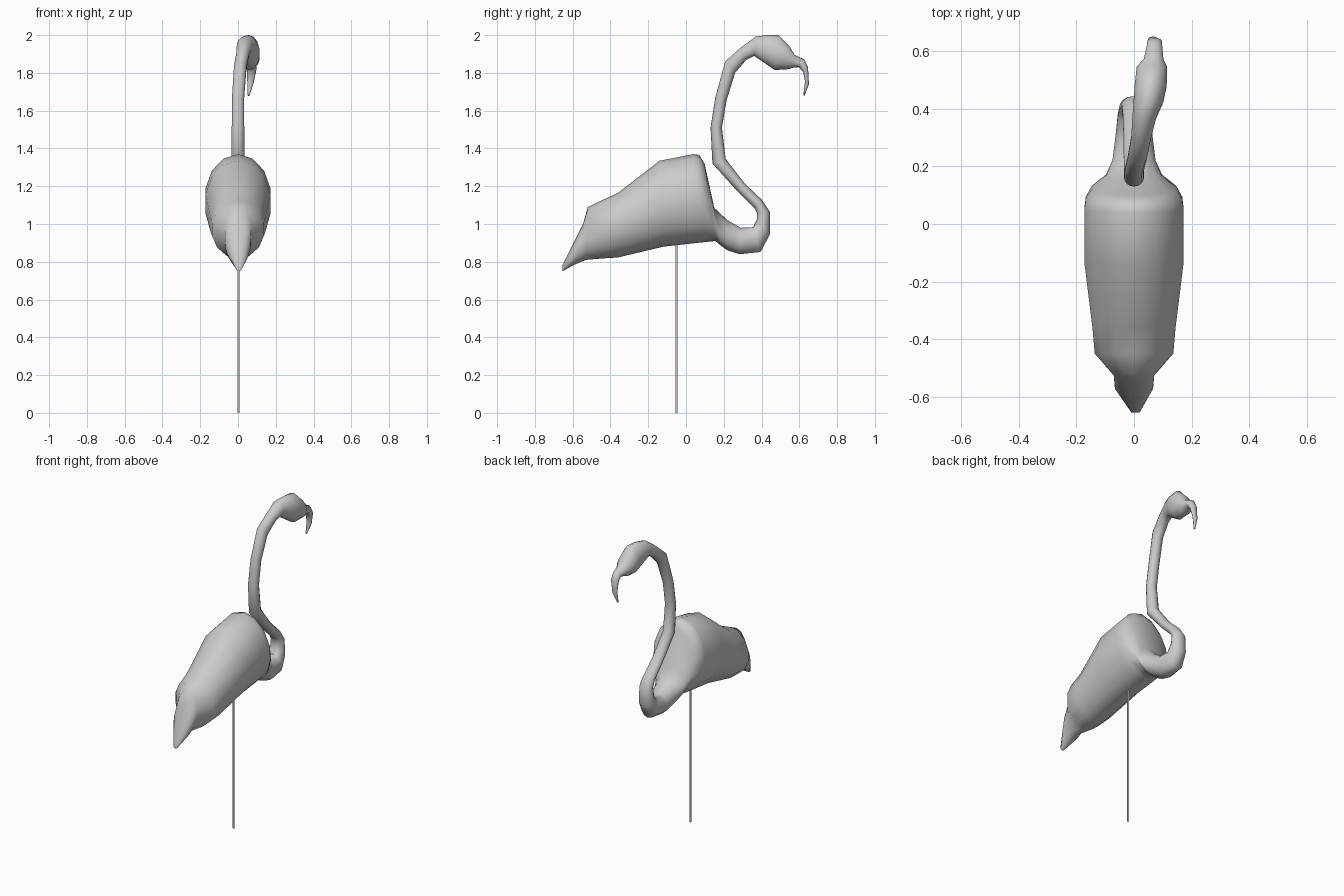
import bpy, bmesh, math
from mathutils import Vector


def loft(name, rings, sides=14):
    """Skin elliptical rings: (y, z) of upper edge, (y, z) of lower edge, half width, centre x."""
    bm = bmesh.new()
    loops = []
    for ay, az, by, bz, w, cx in rings:
        mid = Vector((cx, (ay + by) / 2, (az + bz) / 2))
        half = Vector((0, (ay - by) / 2, (az - bz) / 2))
        loops.append([bm.verts.new(mid + half * math.cos(t) + Vector((w * math.sin(t), 0, 0)))
                      for t in (2 * math.pi * i / sides for i in range(sides))])
    for r, s in zip(loops, loops[1:]):
        for i in range(sides):
            j = (i + 1) % sides
            bm.faces.new((r[i], r[j], s[j], s[i]))
    bm.faces.new(loops[0])
    bm.faces.new(loops[-1])
    bmesh.ops.recalc_face_normals(bm, faces=bm.faces[:])
    me = bpy.data.meshes.new(name)
    bm.to_mesh(me)
    bm.free()
    ob = bpy.data.objects.new(name, me)
    bpy.context.collection.objects.link(ob)
    smooth(ob)


def smooth(ob):
    bpy.ops.object.select_all(action='DESELECT')
    ob.select_set(True)
    bpy.context.view_layer.objects.active = ob
    bpy.ops.object.shade_smooth_by_angle(angle=math.radians(60))


# Tail and torso, narrowing into the neck root
torso = [
    (-.655, .78, -.653, .75, .015, .005),
    (-.545, 1.0, -.59, .785, .068, 0),
    (-.52, 1.09, -.53, .81, .072, 0),
    (-.45, 1.123, -.45, .817, .14, 0),
    (-.36, 1.165, -.36, .823, .148, 0),
    (-.14, 1.335, -.12, .88, .177, 0),
    (.04, 1.37, .06, .90, .177, 0),
    (.07, 1.365, .11, .905, .172, 0),
    (.098, 1.32, .155, .91, .15, 0),
]
# Neck: forward loop, then an S-curve upward
neck = [
    (.15, 1.085, .185, .885, .10, 0),
    (.22, 1.02, .22, .86, .077, 0),
    (.29, .98, .285, .84, .068, 0),
    (.355, .983, .395, .852, .058, 0),
    (.375, 1.025, .444, .945, .05, 0),
    (.375, 1.06, .444, 1.065, .044, 0),
    (.362, 1.085, .40, 1.13, .04, 0),
    (.275, 1.17, .31, 1.215, .037, 0),
    (.14, 1.32, .21, 1.345, .036, 0),
    (.13, 1.51, .19, 1.51, .034, 0),
    (.155, 1.67, .215, 1.655, .033, 0),
    (.207, 1.86, .26, 1.80, .034, .012),
    (.285, 1.93, .32, 1.87, .035, .025),
]
# Head and hooked beak, turned slightly sideways
head = [
    (.37, 1.992, .36, 1.89, .042, .035),
    (.425, 2.0, .42, 1.85, .053, .05),
    (.49, 2.0, .47, 1.815, .057, .058),
    (.548, 1.94, .545, 1.82, .054, .062),
    (.575, 1.895, .57, 1.828, .035, .068),
    (.625, 1.872, .598, 1.83, .028, .071),
    (.646, 1.83, .62, 1.805, .026, .072),
    (.651, 1.74, .63, 1.755, .017, .066),
    (.627, 1.678, .621, 1.682, .005, .056),
]
loft("bird_body", torso + neck + head)

# Single thin support leg
bpy.ops.mesh.primitive_cylinder_add(vertices=10, radius=.006, depth=.95, location=(.003, -.05, .475))
leg = bpy.context.object
leg.name = "support_leg"
smooth(leg)
